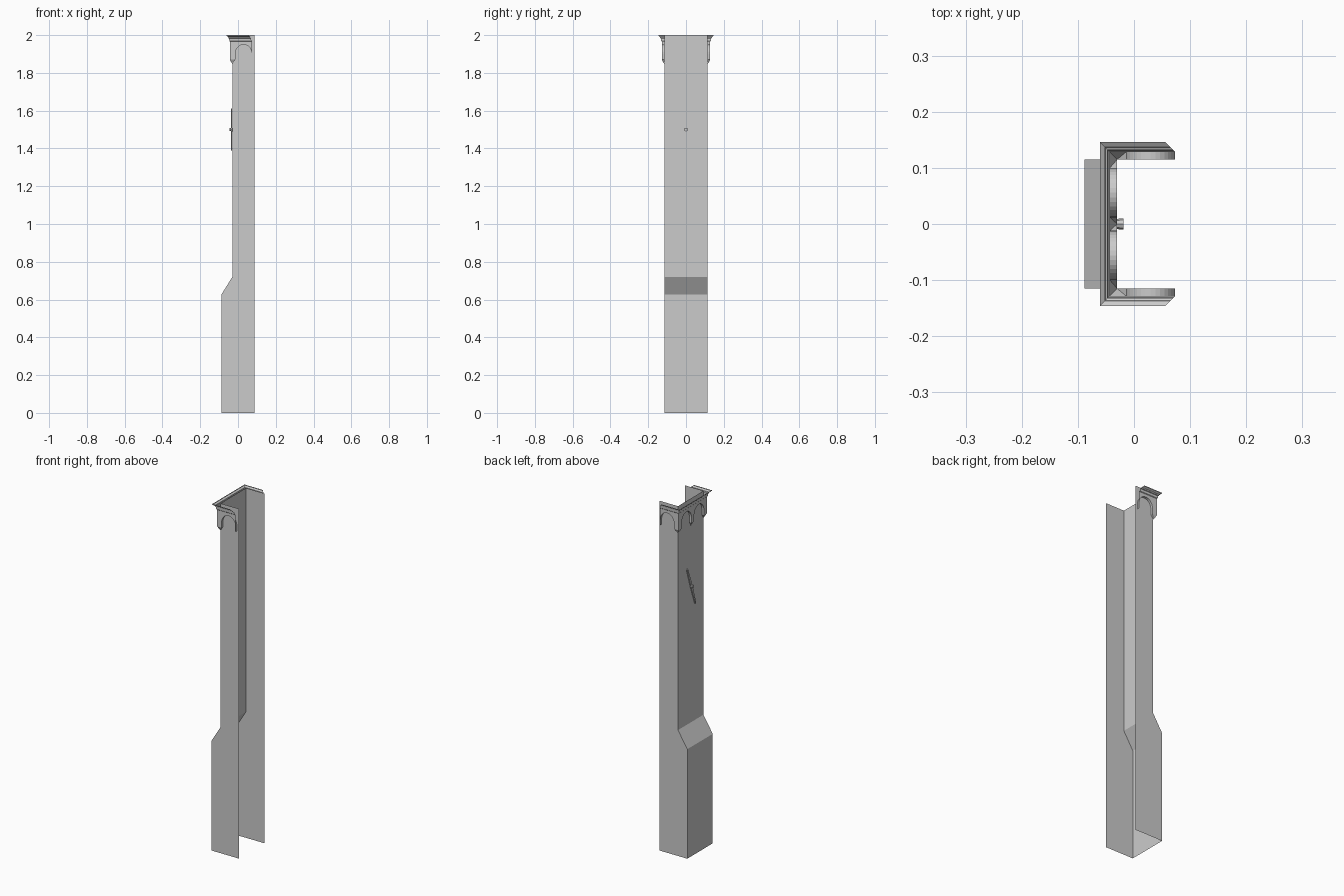
import bpy, bmesh, math
from mathutils import Matrix, Vector

cube = bpy.data.objects.get("Cube")
if cube:
    bpy.data.objects.remove(cube, do_unlink=True)

stone = bpy.data.materials.new("stone_grey")
stone.use_nodes = True
colour = (0.6, 0.6, 0.6, 1)
stone.diffuse_color = colour
stone.node_tree.nodes["Principled BSDF"].inputs["Base Color"].default_value = colour

WALL_X, OPEN_X, HALF_Y = -0.03, 0.0865, 0.115   # upper wall, open edge, half width
BAND, BAND_TOP = 0.013, 1.966                   # arcade depth and top
FOOT, SPRING, APEX, TIP = 1.87, 1.90, 1.95, 1.846
ARCH_R = 0.044


def finish(name, bm, recalc=True):
    bmesh.ops.remove_doubles(bm, verts=bm.verts, dist=0.0001)
    if recalc:
        bmesh.ops.recalc_face_normals(bm, faces=bm.faces)
    mesh = bpy.data.meshes.new(name)
    bm.to_mesh(mesh)
    bm.free()
    mesh.materials.append(stone)
    obj = bpy.data.objects.new(name, mesh)
    bpy.context.collection.objects.link(obj)
    return obj


def face(bm, *pts):
    return bm.faces.new([bm.verts.new(p) for p in pts])


# Tower shell: two side walls joined by the stepped wall, open on the far side
profile = [(-0.0885, 0), (-0.0885, 0.626), (WALL_X, 0.72), (WALL_X, 2)]
bm = bmesh.new()
for (xa, za), (xb, zb) in zip(profile, profile[1:]):
    face(bm, (xa, HALF_Y, za), (xa, -HALF_Y, za), (xb, -HALF_Y, zb), (xb, HALF_Y, zb))
    face(bm, (xa, -HALF_Y, za), (OPEN_X, -HALF_Y, za), (OPEN_X, -HALF_Y, zb), (xb, -HALF_Y, zb))
    face(bm, (xb, HALF_Y, zb), (OPEN_X, HALF_Y, zb), (OPEN_X, HALF_Y, za), (xa, HALF_Y, za))
finish("tower_walls", bm, False)


# Arcade: flat band with arched cut-outs and pointed corbels
def arch(bm, at, centre):
    pts = [(centre - ARCH_R, FOOT)]
    for i in range(17):
        a = math.pi * (1 - i / 16)
        pts.append((centre + ARCH_R * math.cos(a), SPRING + (APEX - SPRING) * math.sin(a)))
    pts.append((centre + ARCH_R, FOOT))
    for (ua, za), (ub, zb) in zip(pts, pts[1:]):
        face(bm, at(ua, BAND, za), at(ub, BAND, zb), at(ub, 0, zb), at(ua, 0, za))
        if abs(ua - ub) > 0.00001:
            face(bm, at(ua, BAND, za), at(ub, BAND, zb), at(ub, BAND, BAND_TOP), at(ua, BAND, BAND_TOP))


def corbel(bm, at, ua, ub, tip, jambs):
    face(bm, at(ua, BAND, FOOT), at(ub, BAND, FOOT), at(ub, BAND, SPRING), at(ua, BAND, SPRING))
    face(bm, at(ua, BAND, SPRING), at(ub, BAND, SPRING), at(ub, BAND, BAND_TOP), at(ua, BAND, BAND_TOP))
    face(bm, at(ua, BAND, FOOT), at(ub, BAND, FOOT), at(tip, 0, TIP))
    for u in jambs:
        face(bm, at(u, BAND, FOOT), at(u, 0, FOOT), at(tip, 0, TIP))


bm = bmesh.new()
corner = WALL_X - BAND
for s in (-1, 1):
    def side(u, off, z):
        return (u, s * (HALF_Y + off), z)

    def end(u, off, z):
        return (WALL_X - off, s * u, z)

    jamb = OPEN_X - BAND - 2 * ARCH_R
    arch(bm, side, jamb + ARCH_R)
    corbel(bm, side, corner, jamb, WALL_X, [jamb])
    edge = HALF_Y + BAND
    arch(bm, end, 0.012 + ARCH_R)
    corbel(bm, end, 0.012 + 2 * ARCH_R, edge, HALF_Y, [0.012 + 2 * ARCH_R])
    if s == 1:
        corbel(bm, end, -0.012, 0.012, 0, [-0.012, 0.012])
finish("arcade", bm)

# Cornice: moulding swept round three sides with mitred ends
moulding = [(BAND, 1.966), (0.016, 1.969), (0.017, 1.982), (0.021, 1.984),
            (0.022, 1.990), (0.031, 1.996), (0.031, 2.0)]
bm = bmesh.new()


def ring(off, z):
    y = HALF_Y + off
    return [(OPEN_X - off, -y, z), (WALL_X - off, -y, z),
            (WALL_X - off, y, z), (OPEN_X - off, y, z)]


for low, high in zip(moulding, moulding[1:]):
    a, b = ring(*low), ring(*high)
    for i in range(3):
        face(bm, a[i + 1], a[i], b[i], b[i + 1])
finish("cornice", bm, False)

# Clock hands: two slim tapered bars in opposite directions
bm = bmesh.new()
for tip in (Vector((0, 0.038, 0.11)), Vector((0, -0.036, -0.11))):
    across = tip.normalized().cross(Vector((1, 0, 0)))
    outline = [across * 0.007, tip + across * 0.004, tip - across * 0.004, across * -0.007]
    front = [p + Vector((-0.037, 0, 1.5)) for p in outline]
    back = [p + Vector((-0.031, 0, 1.5)) for p in outline]
    face(bm, *front)
    face(bm, *back)
    for i in range(3):
        face(bm, front[i], front[i + 1], back[i + 1], back[i])
finish("clock_hands", bm)

# Hub pin through the wall
bm = bmesh.new()
bmesh.ops.create_cone(bm, cap_ends=True, segments=8, radius1=0.010, radius2=0.008, depth=0.026,
                      matrix=Matrix.Translation((-0.032, 0, 1.5)) @ Matrix.Rotation(-math.pi / 2, 4, 'Y'))
finish("clock_hub", bm)
